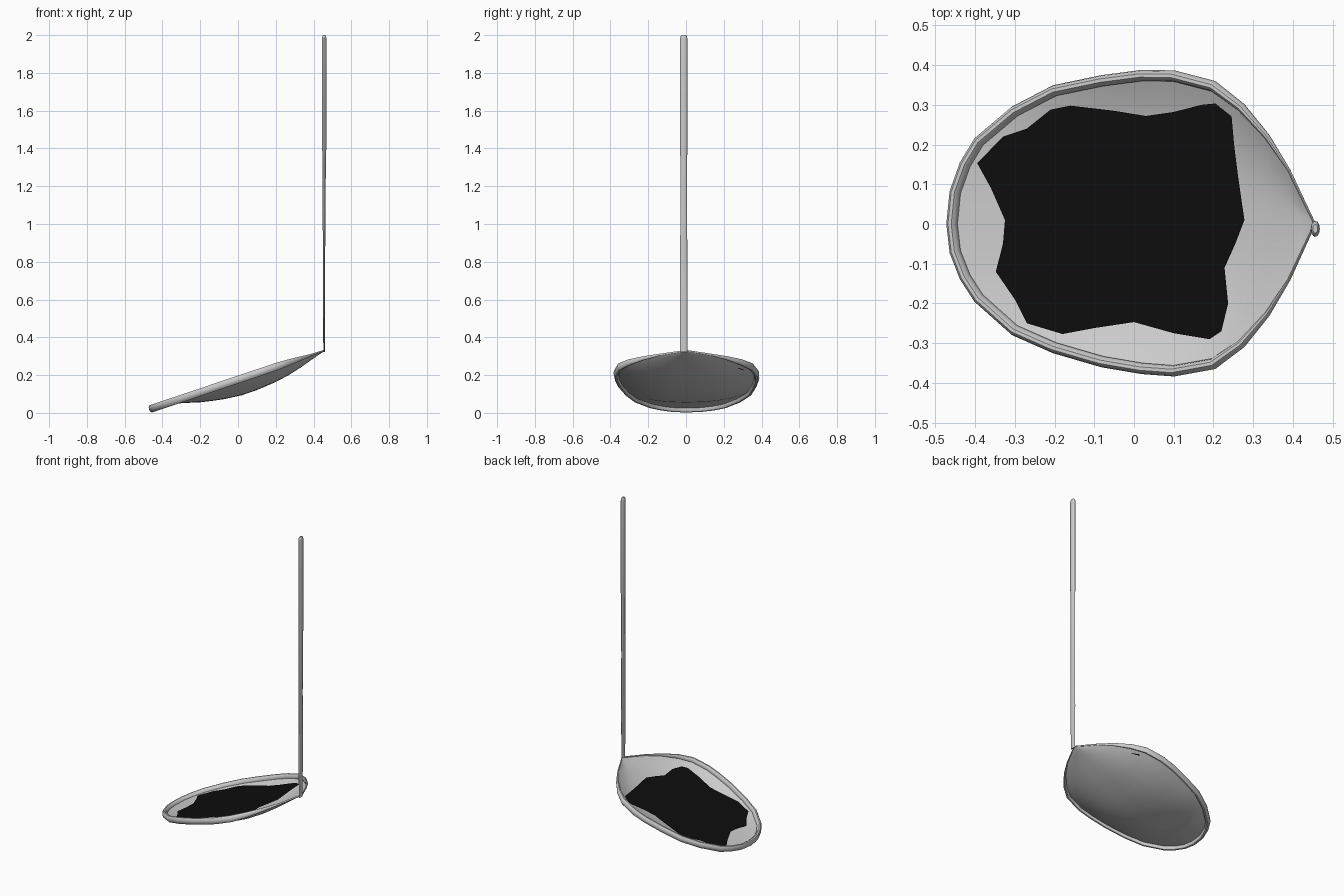
import bpy, math
from mathutils import Vector

if "Cube" in bpy.data.objects:
    bpy.data.objects.remove(bpy.data.objects["Cube"])


def plane_z(x):
    # tilted plane in which the rim lies
    return 0.0225 + (x + 0.458) * 0.336


def interp(table, x):
    for (a, fa), (b, fb) in zip(table, table[1:]):
        if x <= b:
            return fa + (fb - fa) * max(0, (x - a) / (b - a))
    return table[-1][1]


def make(name, verts, faces, color=None):
    me = bpy.data.meshes.new(name)
    me.from_pydata(verts, [], faces)
    me.update()
    ob = bpy.data.objects.new(name, me)
    bpy.context.collection.objects.link(ob)
    bpy.ops.object.select_all(action='DESELECT')
    bpy.context.view_layer.objects.active = ob
    ob.select_set(True)
    bpy.ops.object.mode_set(mode='EDIT')
    bpy.ops.mesh.select_all(action='SELECT')
    bpy.ops.mesh.remove_doubles(threshold=0.0005)
    bpy.ops.mesh.normals_make_consistent(inside=False)
    bpy.ops.object.mode_set(mode='OBJECT')
    bpy.ops.object.shade_smooth_by_angle(angle=math.radians(40))
    if color:
        mat = bpy.data.materials.new(name)
        mat.diffuse_color = color
        mat.use_nodes = True
        mat.node_tree.nodes["Principled BSDF"].inputs["Base Color"].default_value = mat.diffuse_color
        me.materials.append(mat)
    return ob


def loft(name, rings, caps=True):
    n = len(rings[0])
    verts = [v for r in rings for v in r]
    faces = [(i * n + j, i * n + (j + 1) % n, (i + 1) * n + (j + 1) % n, (i + 1) * n + j)
             for i in range(len(rings) - 1) for j in range(n)]
    if caps:
        faces += [tuple(range(n))[::-1], tuple(range((len(rings) - 1) * n, len(rings) * n))]
    return make(name, verts, faces)


# rim centre line: x, half width on +y side, half width on -y side
outline = [(0.455, 0.0, 0.0), (0.39, 0.135, 0.14), (0.335, 0.22, 0.227), (0.27, 0.294, 0.302),
           (0.2, 0.347, 0.352), (0.1, 0.373, 0.37), (0.02, 0.374, 0.364), (-0.08, 0.361, 0.347),
           (-0.2, 0.336, 0.312), (-0.3, 0.284, 0.268), (-0.39, 0.208, 0.188),
           (-0.425, 0.15, 0.134), (-0.45, 0.08, 0.07), (-0.458, 0.0, 0.0)]

# rim: oval tube, thinning to a point at the handle
path = [Vector((x, a, plane_z(x))) for x, a, b in outline]
path += [Vector((x, -b, plane_z(x))) for x, a, b in outline[-2::-1]]
up = Vector((-0.318, 0, 0.948))
rings = []
for i, p in enumerate(path):
    t = (path[min(i + 1, len(path) - 1)] - path[max(i - 1, 0)]).normalized()
    side = t.cross(up).normalized()
    k = min(1, max(0.2, (0.45 - p.x) / 0.22))
    rings.append([p + side * (0.014 * k * math.cos(a)) + up * (0.021 * k * math.sin(a))
                  for a in (j * math.tau / 10 for j in range(10))])
loft("rim", rings)

# bowl: shallow curved sheet hanging below the rim
depth = [(-0.458, 0.0), (-0.38, 0.012), (-0.3, 0.024), (-0.2, 0.053), (-0.1, 0.075), (0, 0.09),
         (0.1, 0.089), (0.2, 0.08), (0.3, 0.06), (0.4, 0.022), (0.455, 0.004)]
up_side = sorted((x, a) for x, a, b in outline)
low_side = sorted((x, b) for x, a, b in outline)
xs = sorted({x for x, a, b in outline} | {-0.14, -0.25, -0.35, 0.42})
N = 20
verts = []
for x in xs:
    for j in range(N + 1):
        v = j / N * 2 - 1
        y = v * interp(up_side if v > 0 else low_side, x)
        verts.append((x, y, plane_z(x) - interp(depth, x) * (1 - abs(v) ** 2.5)))
W = N + 1
faces = [(i * W + j, i * W + j + 1, (i + 1) * W + j + 1, (i + 1) * W + j)
         for i in range(len(xs) - 1) for j in range(N)]
make("bowl", verts, faces)

# dark liquid: flat wavy pool just below the rim
pool = [(-0.395, 0.153), (-0.33, 0.22), (-0.27, 0.24), (-0.21, 0.288), (-0.16, 0.298),
        (-0.05, 0.285), (0.03, 0.272), (0.1, 0.282), (0.17, 0.3), (0.22, 0.305), (0.245, 0.28),
        (0.252, 0.2), (0.262, 0.12), (0.278, 0.01), (0.255, -0.05), (0.228, -0.11),
        (0.237, -0.2), (0.22, -0.27), (0.19, -0.29), (0.1, -0.275), (0, -0.247),
        (-0.1, -0.262), (-0.18, -0.277), (-0.27, -0.25), (-0.3, -0.19), (-0.348, -0.12),
        (-0.33, -0.05), (-0.325, 0.01), (-0.36, 0.09)]
verts = [(x, y, plane_z(x) - interp([(-0.4, 0.003), (0.22, 0.021)], x)) for x, y in pool]
verts.append((0, 0, plane_z(0) - 0.0146))
n = len(pool)
make("liquid", verts, [((i + 1) % n, i, n) for i in range(n)], (0.004, 0.004, 0.004, 1))

# handle: tall flattened rod, thicker toward the rounded top
stations = [(0.322, 0.004, 0.019), (0.6, 0.005, 0.021), (1.0, 0.007, 0.018), (1.35, 0.009, 0.018),
            (1.4, 0.011, 0.02), (1.98, 0.0115, 0.02), (1.993, 0.010, 0.017), (2.0, 0.006, 0.011)]
rings = [[(0.4555 + 0.001 * (z > 1.2) + rx * math.cos(a), -0.012 + ry * math.sin(a), z)
          for a in (j * math.tau / 12 for j in range(12))] for z, rx, ry in stations]
loft("handle", rings)
